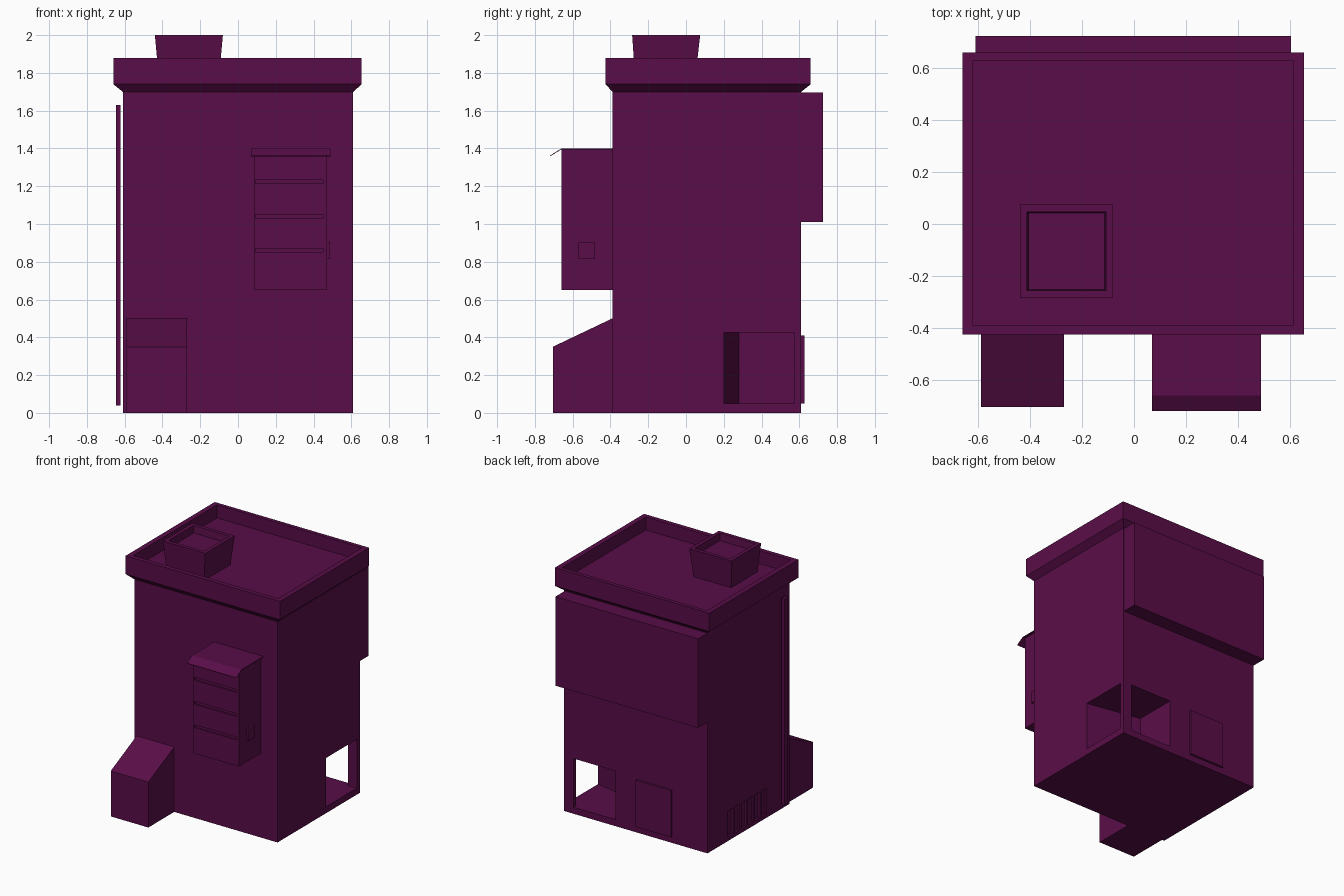
import bpy, bmesh

if "Cube" in bpy.data.objects:
    bpy.data.objects.remove(bpy.data.objects["Cube"])

mat = bpy.data.materials.new("plum")
mat.diffuse_color = (0.10, 0.004, 0.065, 1)
mat.use_nodes = True
mat.node_tree.nodes["Principled BSDF"].inputs["Base Color"].default_value = mat.diffuse_color


def make(name, bm):
    bmesh.ops.recalc_face_normals(bm, faces=bm.faces)
    me = bpy.data.meshes.new(name)
    bm.to_mesh(me)
    bm.free()
    me.materials.append(mat)
    ob = bpy.data.objects.new(name, me)
    bpy.context.collection.objects.link(ob)
    return ob


def extrude(name, pts, vec):
    """Flat polygon pushed along a vector."""
    bm = bmesh.new()
    face = bm.faces.new([bm.verts.new(p) for p in pts])
    geo = bmesh.ops.extrude_face_region(bm, geom=[face])["geom"]
    bmesh.ops.translate(bm, vec=vec, verts=[g for g in geo if isinstance(g, bmesh.types.BMVert)])
    if not any(f.is_valid and set(f.verts) == {v for v in bm.verts if v.index < 0} for f in bm.faces):
        base = [v for v in bm.verts if v not in geo]
        if not bm.faces.get(base):
            bm.faces.new(base)
    return make(name, bm)


def box(name, x0, x1, y0, y1, z0, z1):
    return extrude(name, [(x0, y0, z0), (x1, y0, z0), (x1, y1, z0), (x0, y1, z0)], (0, 0, z1 - z0))


def rings(name, levels):
    """Closed shell through rectangles (x0, x1, y0, y1, z)."""
    bm = bmesh.new()
    loops = [[bm.verts.new(p) for p in ((a, c, z), (b, c, z), (b, d, z), (a, d, z))]
             for a, b, c, d, z in levels]
    for lo, hi in zip(loops, loops[1:]):
        for i in range(4):
            j = (i + 1) % 4
            bm.faces.new((lo[i], lo[j], hi[j], hi[i]))
    bm.faces.new(loops[0])
    bm.faces.new(loops[-1])
    return make(name, bm)


def cut(ob, cutter):
    cutter.hide_render = True
    mod = ob.modifiers.new("cut", "BOOLEAN")
    mod.operation, mod.solver, mod.object = "DIFFERENCE", "EXACT", cutter
    bpy.context.view_layer.objects.active = ob
    bpy.ops.object.modifier_apply(modifier=mod.name)
    bpy.data.objects.remove(cutter)


# main block with the open corner entrance
body = box("building_body", -0.61, 0.61, -0.39, 0.61, 0, 1.70)
plan = [(0.61, 0.20), (0.175, 0.28), (0.175, 0.7), (0.533, 0.7), (0.533, 0.575), (0.7, 0.575), (0.7, 0.20)]
cut(body, extrude("entrance_cutter", [(x, y, 0.05) for x, y in plan], (0, 0, 0.375)))

# vent slots in the left wall
for i in range(6):
    y = -0.11 + i * 0.082
    cut(body, box("vent_cutter", -0.7, -0.595, y, y + 0.062, 0.03, 0.23))

# overhanging rear storey
box("rear_overhang", -0.61, 0.605, 0.61, 0.725, 1.01, 1.695)

# roof with flared parapet and sunken floor
rings("roof_parapet", [
    (-0.61, 0.61, -0.39, 0.61, 1.70), (-0.66, 0.655, -0.425, 0.66, 1.74),
    (-0.66, 0.655, -0.425, 0.66, 1.88), (-0.62, 0.615, -0.39, 0.63, 1.88),
    (-0.62, 0.615, -0.39, 0.63, 1.78)])

# hollow tapered chimney
rings("chimney", [
    (-0.42, -0.10, -0.27, 0.05, 1.78), (-0.44, -0.08, -0.285, 0.075, 2.0),
    (-0.412, -0.108, -0.257, 0.047, 2.0), (-0.407, -0.113, -0.252, 0.042, 1.945)])

# sign box on the front, with grooves, hood and side switch
sign = box("sign_box", 0.085, 0.47, -0.66, -0.39, 0.65, 1.395)
for z in (0.86, 1.04, 1.225):
    cut(sign, box("groove_cutter", 0.093, 0.45, -0.7, -0.65, z - 0.011, z + 0.011))
extrude("sign_hood", [(0.07, -0.39, 1.40), (0.07, -0.66, 1.40), (0.07, -0.72, 1.362),
                      (0.07, -0.72, 1.358), (0.07, -0.66, 1.395), (0.07, -0.39, 1.395)], (0.42, 0, 0))
box("sign_switch", 0.47, 0.486, -0.57, -0.485, 0.815, 0.905)

# sloped bin shed at the front left
extrude("front_shed", [(-0.59, -0.39, 0), (-0.59, -0.705, 0), (-0.59, -0.705, 0.35),
                       (-0.59, -0.39, 0.50)], (0.32, 0, 0))

# drain pipe on the left wall
box("drain_pipe", -0.645, -0.622, -0.315, -0.275, 0.04, 1.63)

# double back door
for name, x0, x1 in (("door_leaf_left", -0.157, -0.01), ("door_leaf_right", -0.31, -0.16)):
    box(name, x0, x1, 0.60, 0.627, 0.05, 0.41)
